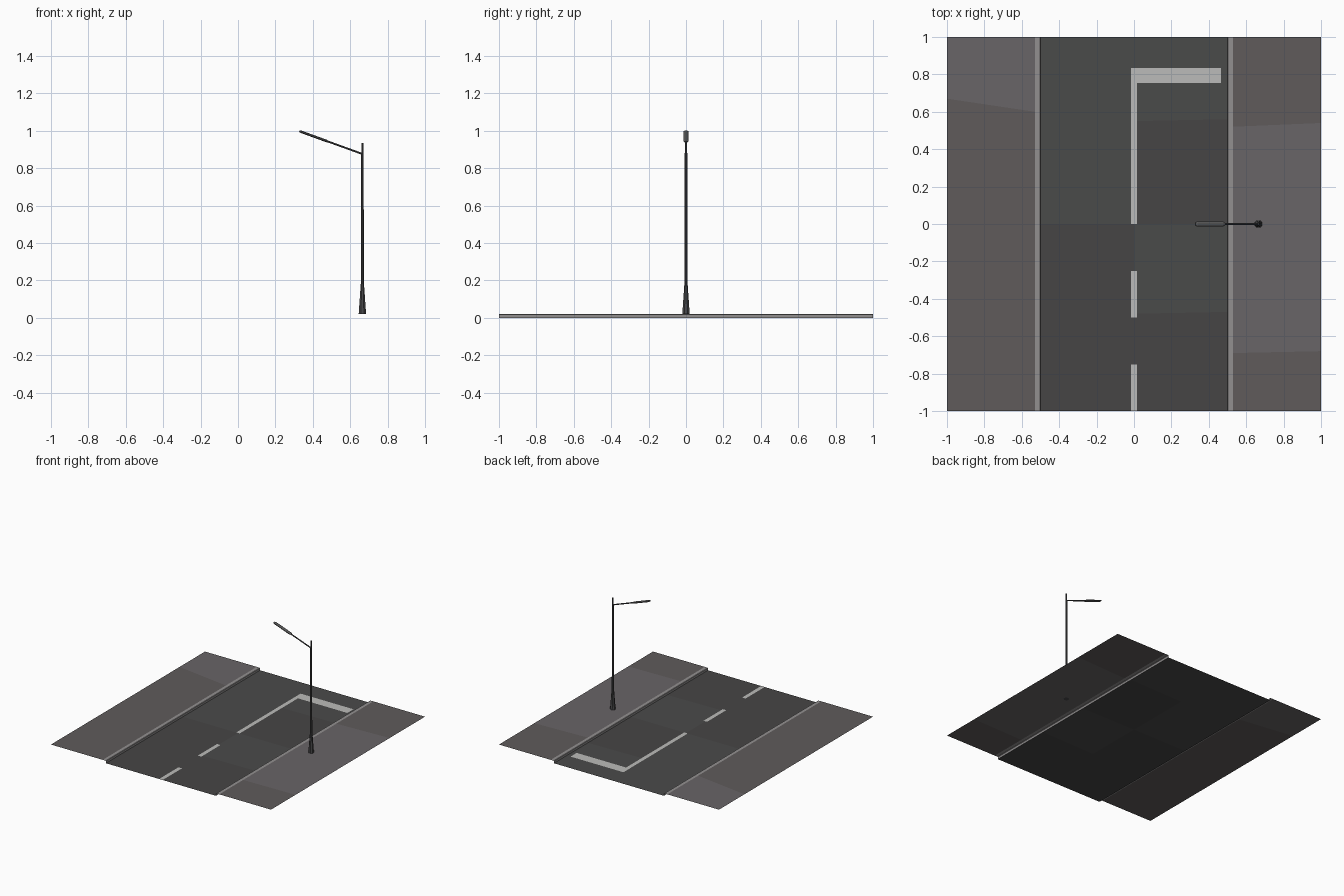
import bpy, bmesh, math
from mathutils import Vector

if "Cube" in bpy.data.objects:
    bpy.data.objects.remove(bpy.data.objects["Cube"])


def mat(name, r, g, b):
    m = bpy.data.materials.new(name)
    m.diffuse_color = (r, g, b, 1)
    m.use_nodes = True
    m.node_tree.nodes["Principled BSDF"].inputs["Base Color"].default_value = m.diffuse_color
    return m


ASPHALT = mat("asphalt", 0.062, 0.060, 0.060)
ASPHALT_PALE = mat("asphalt_pale", 0.068, 0.069, 0.068)
PAVING = mat("paving", 0.115, 0.105, 0.105)
PAVING_PALE = mat("paving_pale", 0.140, 0.128, 0.135)
KERB = mat("kerb_stone", 0.29, 0.28, 0.28)
PAINT = mat("road_paint", 0.50, 0.50, 0.49)
METAL = mat("dark_metal", 0.065, 0.065, 0.068)
HEAD = mat("lamp_metal", 0.10, 0.10, 0.10)


def finish(name, bm, mats):
    me = bpy.data.meshes.new(name)
    bm.to_mesh(me)
    bm.free()
    for m in mats:
        me.materials.append(m)
    ob = bpy.data.objects.new(name, me)
    bpy.context.collection.objects.link(ob)
    return ob


def strip(name, x0, x1, z, cuts, mats):
    """Flat sheet split along y; cuts = (y at x0, y at x1), materials alternate."""
    bm = bmesh.new()
    rows = [(bm.verts.new((x0, a, z)), bm.verts.new((x1, b, z))) for a, b in cuts]
    for i, ((a, b), (c, d)) in enumerate(zip(rows, rows[1:])):
        bm.faces.new((a, b, d, c)).material_index = i % 2
    return finish(name, bm, mats)


def lathe(name, start, axis, rings, sides, material, turn=0.0, flat=1.0):
    """Tapered tube along axis; rings = (distance, radius); flat squashes one width."""
    axis = Vector(axis).normalized()
    across = Vector((0, 1, 0))
    other = across.cross(axis)
    bm = bmesh.new()
    loops = []
    for d, r in rings:
        c = Vector(start) + axis * d
        angles = [turn + 2 * math.pi * k / sides for k in range(sides)]
        loops.append([bm.verts.new(c + across * r * math.cos(t)
                                   + other * r * flat * math.sin(t)) for t in angles])
    for lo, hi in zip(loops, loops[1:]):
        for k in range(sides):
            n = (k + 1) % sides
            bm.faces.new((lo[k], lo[n], hi[n], hi[k]))
    bm.faces.new(loops[0])
    bm.faces.new(loops[-1])
    bmesh.ops.recalc_face_normals(bm, faces=bm.faces)
    return finish(name, bm, [material])


# road lanes with repaired patches
strip("left_lane", -0.5, 0, 0, [(-1, -1), (0, 0), (1, 1)], [ASPHALT, ASPHALT_PALE])
strip("right_lane", 0, 0.5, 0,
      [(-1, -1), (-0.48, -0.47), (0, 0), (0.55, 0.56), (1, 1)], [ASPHALT, ASPHALT_PALE])

# pavements
strip("left_pavement", -1, -0.53, 0.02, [(-1, -1), (0.67, 0.60), (1, 1)],
      [PAVING, PAVING_PALE])
strip("right_pavement", 0.53, 1, 0.02,
      [(-1, -1), (-0.69, -0.68), (0.52, 0.54), (1, 1)], [PAVING, PAVING_PALE])

# kerbs: top plus the step down to the road
for side, name in ((1, "right_kerb"), (-1, "left_kerb")):
    bm = bmesh.new()
    profile = [(0.53, 0.02), (0.503, 0.02), (0.5, 0.017), (0.5, 0)]
    rows = [[bm.verts.new((side * x, y, z)) for x, z in profile] for y in (-1, 1)]
    for i in range(3):
        f = [rows[0][i], rows[1][i], rows[1][i + 1], rows[0][i + 1]]
        bm.faces.new(f if side > 0 else f[::-1])
    bmesh.ops.recalc_face_normals(bm, faces=bm.faces)
    bm.normal_update()
    if next(iter(bm.faces)).normal.z < 0:
        bmesh.ops.reverse_faces(bm, faces=bm.faces)
    finish(name, bm, [KERB])

# painted markings
for name, x0, x1, y0, y1 in (("centre_line", -0.016, 0.016, 0, 0.755),
                             ("stop_line", -0.016, 0.465, 0.755, 0.835),
                             ("dash_near", -0.016, 0.016, -1, -0.75),
                             ("dash_far", -0.016, 0.016, -0.5, -0.25)):
    strip(name, x0, x1, 0.001, [(y0, y0), (y1, y1)], [PAINT])

# street lamp: flared base, pole, thin tip
PX = 0.665
lathe("lamp_base", (PX, 0, 0.02), (0, 0, 1), [(0, 0.0215), (0.16, 0.0095)], 8, METAL,
      math.pi / 8)
lathe("lamp_pole", (PX, 0, 0.18), (0, 0, 1),
      [(0, 0.0085), (0.70, 0.0075), (0.705, 0.0055), (0.755, 0.0055)], 8, METAL, math.pi / 8)

# arm rising over the road, with a flattened lamp head at its end
foot, tip = Vector((PX, 0, 0.876)), Vector((0.328, 0, 0.998))
span = (tip - foot).length
lathe("lamp_arm", foot, tip - foot, [(0, 0.005), (span - 0.15, 0.005)], 8, METAL)
lathe("lamp_head", foot, tip - foot,
      [(span - 0.168, 0.009), (span - 0.155, 0.0145), (span - 0.012, 0.0145), (span, 0.010)],
      8, HEAD, math.pi / 8, 0.5)
